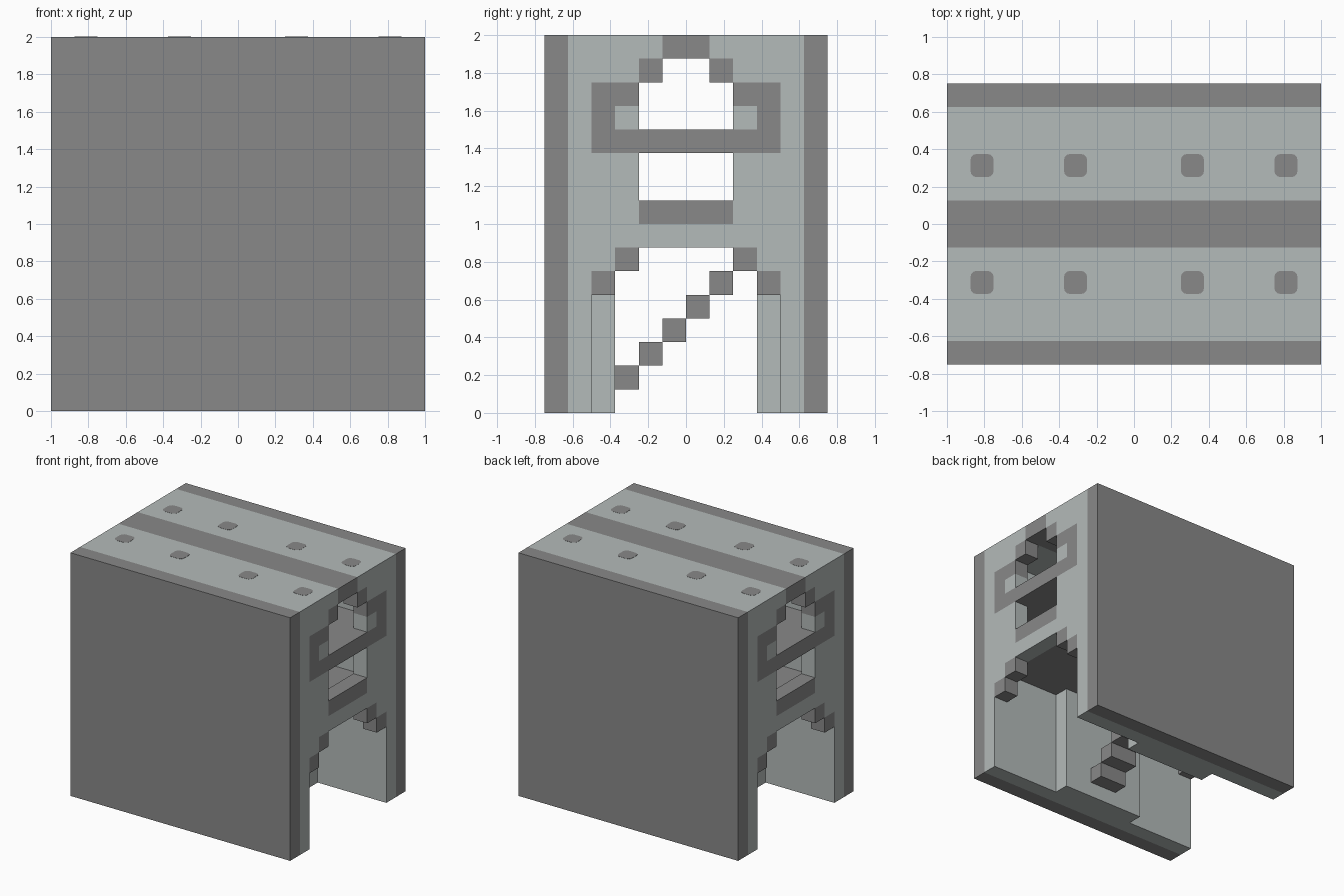
import bpy, bmesh

U = 0.125  # one building unit

cube = bpy.data.objects.get("Cube")
if cube:
    bpy.data.objects.remove(cube)


def material(name, colour):
    m = bpy.data.materials.new(name)
    m.use_nodes = True
    m.diffuse_color = (*colour, 1)
    m.node_tree.nodes["Principled BSDF"].inputs["Base Color"].default_value = (*colour, 1)
    return m


dark = material("dark_grey_stone", (0.25, 0.25, 0.25))
light = material("pale_grey_stone", (0.455, 0.493, 0.486))


def build(name, mat, boxes, mirror=(True, True, False), rounding=0):
    """Boxes are (x range, y range, z range) in building units."""
    bm = bmesh.new()
    for ranges in boxes:
        verts = bmesh.ops.create_cube(bm, size=1)["verts"]
        for v in verts:
            v.co = [U * (lo if c < 0 else hi) for c, (lo, hi) in zip(v.co, ranges)]
    if rounding:
        upright = [e for e in bm.edges
                   if abs(e.verts[0].co.z - e.verts[1].co.z) > 1e-5]
        bmesh.ops.bevel(bm, geom=upright, offset=rounding, segments=3,
                        profile=0.5, affect='EDGES')
    mesh = bpy.data.meshes.new(name)
    bm.to_mesh(mesh)
    bm.free()
    mesh.materials.append(mat)
    ob = bpy.data.objects.new(name, mesh)
    bpy.context.collection.objects.link(ob)
    if any(mirror):
        mod = ob.modifiers.new("Mirror", 'MIRROR')
        mod.use_axis = mirror
        mod.use_mirror_merge = False
    return ob


FULL = (0, 8)   # half length
END = (7, 8)    # thickness of the end walls
INNER = (0, 7)  # half length of the inside

# Long walls: dark outer skin, pale lining, thicker middle pier
build("outer_walls", dark, [(FULL, (5, 6), (0, 16))])
build("wall_lining", light, [(FULL, (4, 5), (0, 15))])
build("wall_piers", light, [((0, 3), (3, 4), (0, 7))])

# Roof with dark ridge strip and studs
build("roof_panels", light, [(FULL, (1, 5), (15, 16))])
build("roof_ridge", dark, [(FULL, (0, 1), (15, 16))])
build("roof_studs", dark, [((x, x + 1), (2, 3), (16, 16.01)) for x in (2, 6)],
      rounding=0.035)

# End walls, pale masonry
build("end_walls", light, [
    (END, (3, 4), (6, 11)),
    (END, (2, 3), (7, 11)),
    (END, (0, 2), (7, 8)),
    (END, (2, 3), (12, 13)),
    (END, (2, 4), (14, 15)),
])

# End walls, dark trim
build("doorway_arch", dark, [(END, (3, 4), (5, 6)), (END, (2, 3), (6, 7))])
build("lower_window_sill", dark, [(END, (0, 2), (8, 9))])
build("upper_window_frame", dark, [
    (END, (0, 4), (11, 12)),
    (END, (3, 4), (12, 14)),
    (END, (2, 3), (13, 14)),
    (END, (1, 2), (14, 15)),
])

# Floors, the lower one open above the stairs
build("lower_floor", dark, [(INNER, (2, 4), (7, 8)), ((1, 7), (0, 2), (7, 8))])
build("upper_floor", dark, [(INNER, (0, 4), (11, 12))])

# Stairs climbing from front to back
build("stairs", dark, [((-1, 1), (i - 3, i - 2), (i + 1, i + 2)) for i in range(6)],
      mirror=(False, False, False))
